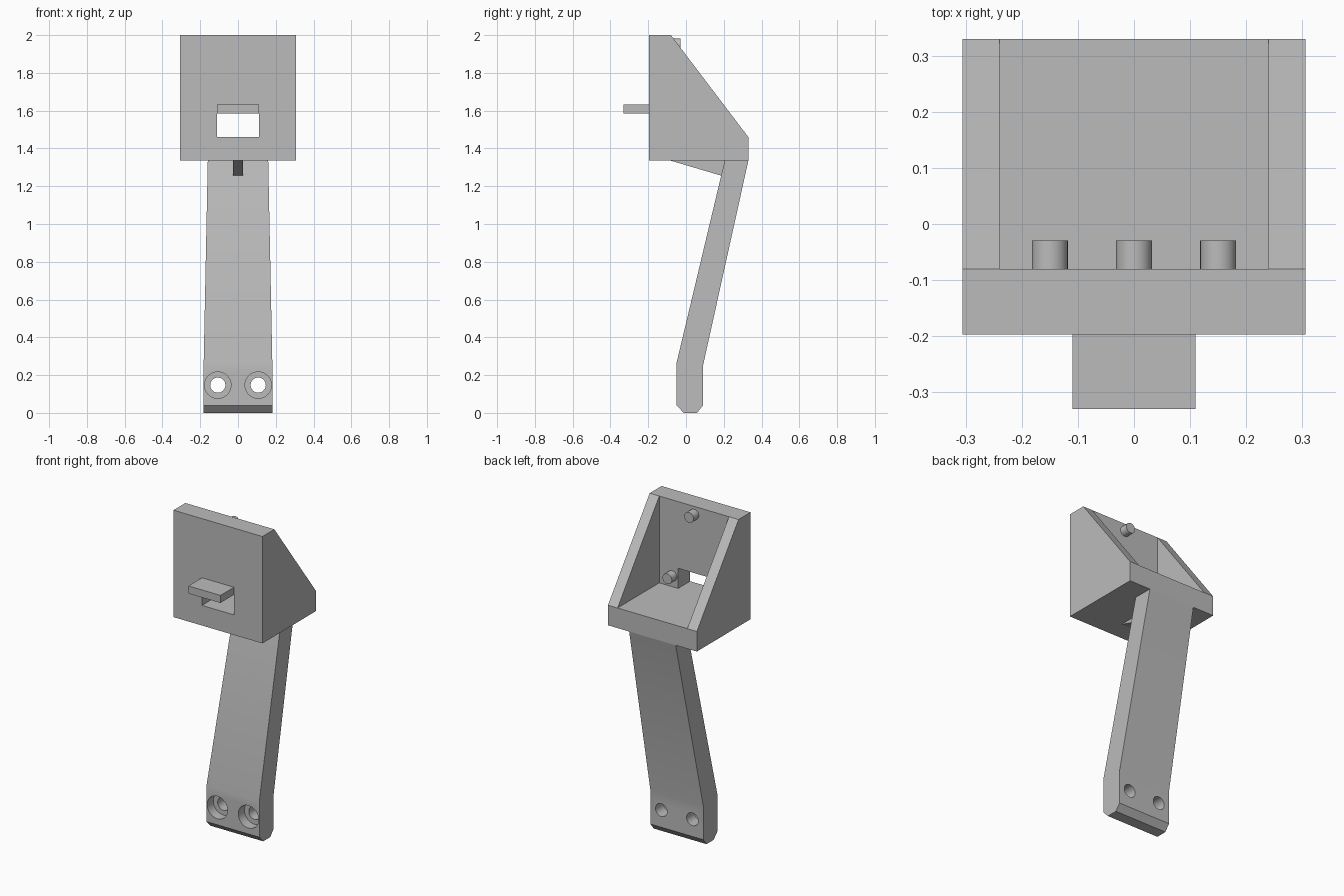
import bpy, bmesh, math
from mathutils import Vector

cube = bpy.data.objects.get("Cube")
if cube:
    bpy.data.objects.remove(cube, do_unlink=True)

grey = bpy.data.materials.new("plain grey")
grey.use_nodes = True
colour = (0.5, 0.5, 0.5, 1)
grey.diffuse_color = colour
grey.node_tree.nodes["Principled BSDF"].inputs["Base Color"].default_value = colour


def add_object(name, bm):
    bmesh.ops.recalc_face_normals(bm, faces=bm.faces)
    mesh = bpy.data.meshes.new(name)
    bm.to_mesh(mesh)
    bm.free()
    mesh.materials.append(grey)
    obj = bpy.data.objects.new(name, mesh)
    bpy.context.collection.objects.link(obj)
    return obj


def extrude_profile(name, profile, half_width):
    """Side profile (y, z) spread to both sides; half_width depends on z."""
    bm = bmesh.new()
    right = [bm.verts.new((-half_width(z), y, z)) for y, z in profile]
    left = [bm.verts.new((half_width(z), y, z)) for y, z in profile]
    bm.faces.new(right)
    bm.faces.new(left)
    for i in range(len(profile)):
        j = (i + 1) % len(profile)
        bm.faces.new((right[i], right[j], left[j], left[i]))
    return add_object(name, bm)


def box(name, half_x, y0, y1, z0, z1):
    return extrude_profile(name, [(y0, z0), (y1, z0), (y1, z1), (y0, z1)],
                           lambda z: half_x)


def rod(name, x, z, radius, y0, y1):
    """Cylinder along y."""
    bm = bmesh.new()
    bmesh.ops.create_cone(bm, cap_ends=True, segments=40, radius1=radius,
                          radius2=radius, depth=y1 - y0)
    for v in bm.verts:
        v.co = Vector((x + v.co.x, (y0 + y1) / 2 + v.co.z, z + v.co.y))
    return add_object(name, bm)


def cut(target, cutter):
    cutter.hide_render = True
    mod = target.modifiers.new("cut", 'BOOLEAN')
    mod.operation = 'DIFFERENCE'
    mod.solver = 'EXACT'
    mod.object = cutter
    bpy.context.view_layer.objects.active = target
    bpy.ops.object.modifier_apply(modifier=mod.name)
    bpy.data.objects.remove(cutter, do_unlink=True)


FRONT, WALL, BACK = -0.197, -0.08, 0.33
BASE, FLOOR, TOP = 1.335, 1.46, 2.0

# Open-backed housing with sloping side walls
housing = extrude_profile(
    "housing",
    [(FRONT, BASE), (BACK, BASE), (BACK, FLOOR), (WALL, TOP), (FRONT, TOP)],
    lambda z: 0.306)
cut(housing, box("cavity_cutter", 0.24, WALL, 0.5, FLOOR, 2.2))
cut(housing, box("window_cutter", 0.11, -0.4, 0, FLOOR, 1.585))

# Ledge over the window
box("front_ledge", 0.11, -0.33, FRONT + 0.002, 1.585, 1.632)

# Screw bosses and their counterbored holes
parts = [housing]
for label, x, z in (("top", 0, 1.95), ("left", 0.15, 1.528), ("right", -0.15, 1.528)):
    boss = rod(label + "_screw_boss", x, z, 0.032, WALL, -0.029)
    for part in (housing, boss):
        cut(part, rod("hole_cutter", x, z, 0.018, -0.3, 0.1))
    cut(housing, rod("bore_cutter", x, z, 0.034, -0.3, -0.13))
    parts.append(boss)

# Tapered leaning arm with a chamfered foot
arm = extrude_profile(
    "support_arm",
    [(-0.05, 0.04), (-0.012, 0), (0.058, 0), (0.09, 0.04), (0.09, 0.25),
     (BACK, BASE), (0.205, BASE), (-0.05, 0.265)],
    lambda z: 0.182 - 0.022 * max(0, z - 0.25) / (BASE - 0.25))
for x in (-0.107, 0.107):
    cut(arm, rod("mount_hole_cutter", x, 0.147, 0.04, -0.3, 0.3))
    cut(arm, rod("mount_bore_cutter", x, 0.147, 0.07, -0.3, 0.01))
parts.append(arm)

# Gusset under the housing
extrude_profile("gusset", [(-0.08, BASE), (0.19, 1.255), (0.22, BASE)],
                lambda z: 0.026)

# Smooth the round holes and bosses, keeping hard edges
bpy.ops.object.select_all(action='DESELECT')
for part in parts:
    part.select_set(True)
bpy.context.view_layer.objects.active = housing
bpy.ops.object.shade_smooth_by_angle(angle=math.radians(30))
